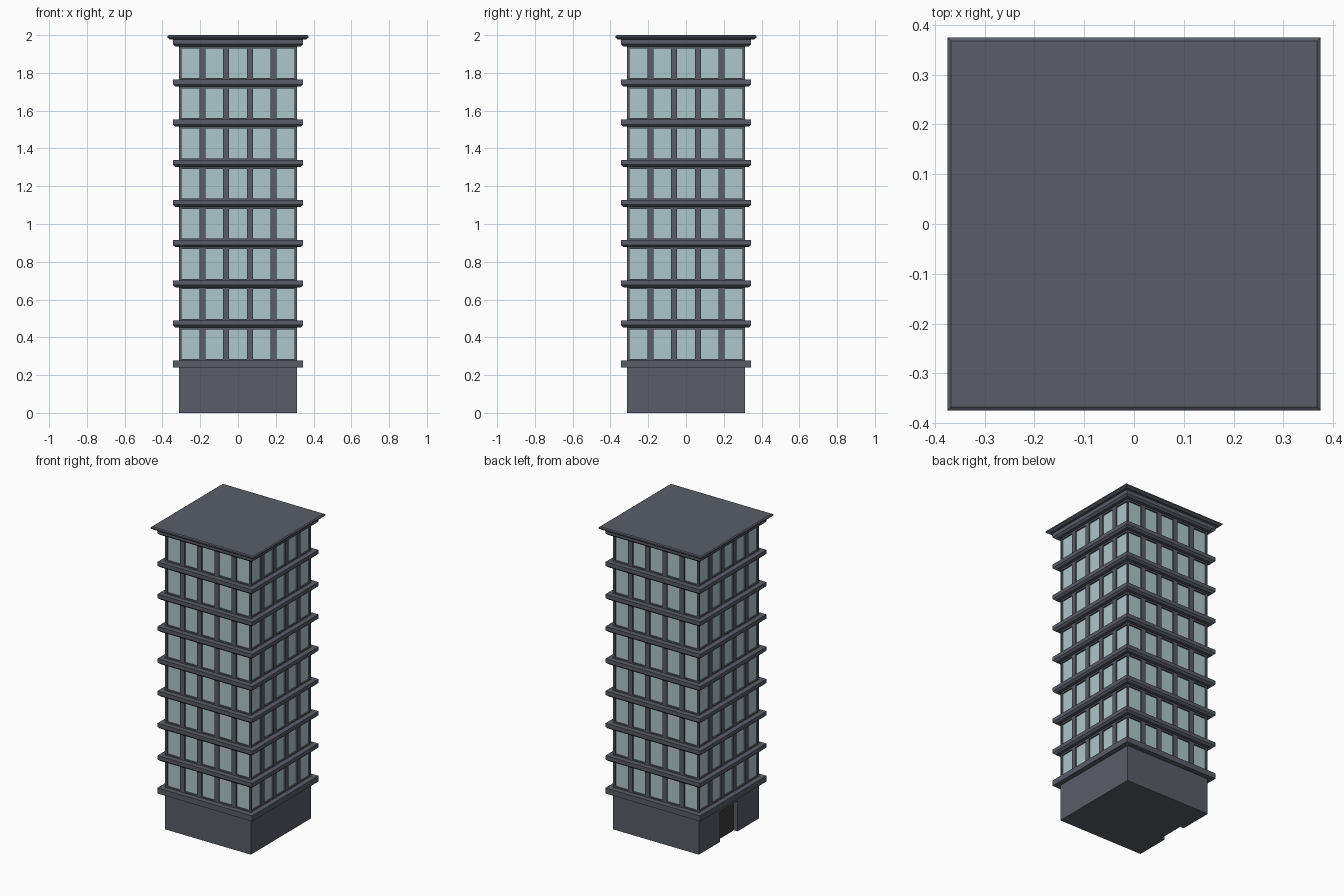
import bpy, bmesh
from mathutils import Matrix
from math import pi

if "Cube" in bpy.data.objects:
    bpy.data.objects.remove(bpy.data.objects["Cube"])


def material(name, rgb):
    m = bpy.data.materials.new(name)
    m.diffuse_color = (*rgb, 1)
    m.use_nodes = True
    m.node_tree.nodes["Principled BSDF"].inputs["Base Color"].default_value = m.diffuse_color
    return m


STONE = material("slate", (0.10, 0.11, 0.14))
GLASS = material("glass", (0.42, 0.57, 0.60))
DOOR = material("dark_door", (0.05, 0.045, 0.045))


def add_box(bm, x0, x1, y0, y1, z0, z1):
    m = Matrix.Translation(((x0 + x1) / 2, (y0 + y1) / 2, (z0 + z1) / 2))
    m = m @ Matrix.Diagonal((x1 - x0, y1 - y0, z1 - z0, 1))
    return bmesh.ops.create_cube(bm, size=1, matrix=m)["verts"]


def add_square_loft(bm, profile):
    """Stack of square sections given as (half width, z)."""
    rings = [[bm.verts.new((sx * r, sy * r, z)) for sx, sy in
              ((-1, -1), (1, -1), (1, 1), (-1, 1))] for r, z in profile]
    for a, b in zip(rings, rings[1:]):
        for i in range(4):
            j = (i + 1) % 4
            bm.faces.new((a[i], a[j], b[j], b[i]))
    bm.faces.new(rings[0][::-1])
    bm.faces.new(rings[-1])


def finish(bm, name, mat):
    bmesh.ops.recalc_face_normals(bm, faces=bm.faces)
    me = bpy.data.meshes.new(name)
    bm.to_mesh(me)
    bm.free()
    ob = bpy.data.objects.new(name, me)
    ob.data.materials.append(mat)
    bpy.context.collection.objects.link(ob)
    return ob


W = 0.312          # half width of the body
G = 0.302          # half width of the glass
FLOORS, PITCH, FIRST = 8, 0.2125, 0.277

# Ground floor with a doorway notched into the left side
bm = bmesh.new()
outline = [(-W, -W), (W, -W), (W, W), (-W, W),
           (-W, 0.09), (-W + 0.03, 0.09), (-W + 0.03, -0.09), (-W, -0.09)]
face = bm.faces.new([bm.verts.new((x, y, 0)) for x, y in outline])
up = bmesh.ops.extrude_face_region(bm, geom=[face])["geom"]
bmesh.ops.translate(bm, vec=(0, 0, 0.2),
                    verts=[g for g in up if isinstance(g, bmesh.types.BMVert)])
finish(bm, "ground_floor", STONE)

bm = bmesh.new()
add_box(bm, -W, W, -W, W, 0.2, 0.24)
finish(bm, "ground_floor_lintel", STONE)

bm = bmesh.new()
add_box(bm, -W + 0.024, -W + 0.04, -0.085, 0.085, 0.002, 0.197)
finish(bm, "door", DOOR)

# Plain first ledge
bm = bmesh.new()
add_box(bm, -0.345, 0.345, -0.345, 0.345, 0.24, FIRST)
finish(bm, "first_ledge", STONE)

for k in range(FLOORS):
    z0 = FIRST + k * PITCH
    z1 = z0 + PITCH - 0.037

    # Glass core of the storey
    bm = bmesh.new()
    add_box(bm, -G, G, -G, G, z0, z1)
    finish(bm, f"glass_{k + 1}", GLASS)

    # Mullions and rails, repeated on all four sides
    bm = bmesh.new()
    for side in range(4):
        verts = []
        for x in (-0.188, -0.0625, 0.0625, 0.188):
            verts += add_box(bm, x - 0.016, x + 0.016, -W, -G + 0.005, z0, z1)
        verts += add_box(bm, W - 0.012, W, -W, -W + 0.012, z0, z1)
        for a, b in ((z0, z0 + 0.008), (z1 - 0.01, z1)):
            verts += add_box(bm, -W + 0.012, W - 0.012, -W + 0.001, -G + 0.005, a, b)
        bmesh.ops.rotate(bm, verts=verts, cent=(0, 0, 0),
                         matrix=Matrix.Rotation(side * pi / 2, 3, 'Z'))
    finish(bm, f"window_frame_{k + 1}", STONE)

    # Ledge with tapered underside
    bm = bmesh.new()
    add_square_loft(bm, [(0.332, z1), (0.345, z1 + 0.012), (0.345, z1 + 0.037)])
    finish(bm, f"ledge_{k + 1}", STONE)

# Roof slab with chamfered rim
top = FIRST + FLOORS * PITCH
bm = bmesh.new()
add_square_loft(bm, [(0.36, top), (0.374, 1.987), (0.374, 1.995), (0.367, 2.0)])
finish(bm, "roof", STONE)
